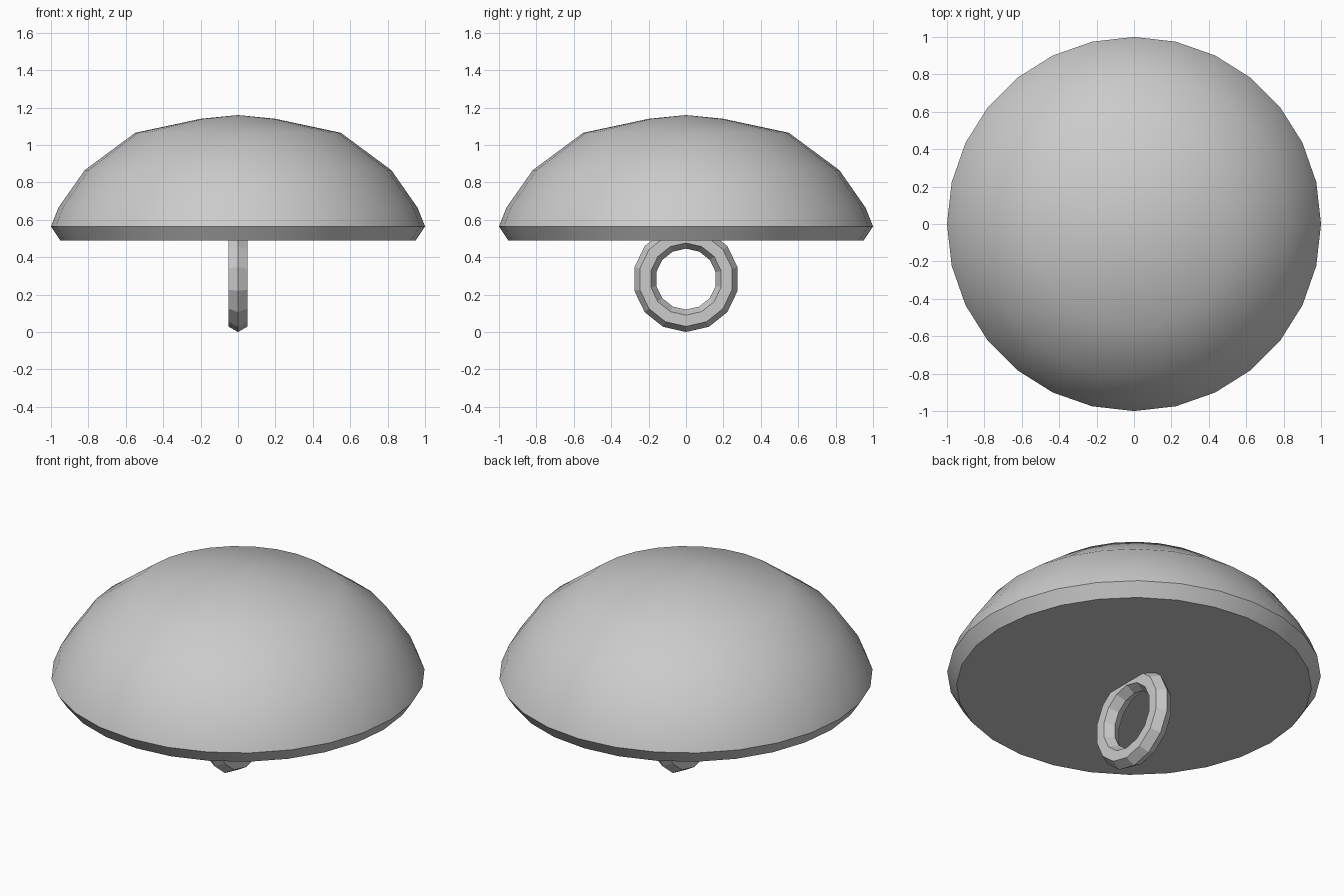
import bpy
import bmesh
from math import cos, sin, tau, radians, pi

if "Cube" in bpy.data.objects:
    bpy.data.objects.remove(bpy.data.objects["Cube"])


def lathe(name, profile, sides):
    """Spin a (radius, z) profile around z; closed below by an n-gon, above by a fan."""
    bm = bmesh.new()
    rings = [[bm.verts.new((r * cos(tau * i / sides), r * sin(tau * i / sides), z))
              for i in range(sides)] for r, z in profile[:-1]]
    tip = bm.verts.new((0, 0, profile[-1][1]))
    bm.faces.new(rings[0][::-1])
    for i in range(sides):
        j = (i + 1) % sides
        for a, b in zip(rings, rings[1:]):
            bm.faces.new((a[i], a[j], b[j], b[i]))
        bm.faces.new((rings[-1][i], rings[-1][j], tip))
    mesh = bpy.data.meshes.new(name)
    bm.to_mesh(mesh)
    bm.free()
    obj = bpy.data.objects.new(name, mesh)
    bpy.context.collection.objects.link(obj)
    return obj


# Domed button cap with a bevelled lip and flat underside
cap = lathe("button_cap", [(0.95, 0.49), (1.0, 0.565), (0.96, 0.665), (0.82, 0.865),
                           (0.55, 1.065), (0.20, 1.14), (0, 1.16)], 28)
bpy.ops.object.select_all(action='DESELECT')
cap.select_set(True)
bpy.context.view_layer.objects.active = cap
bpy.ops.object.shade_smooth_by_angle(angle=radians(40))

# Sewing loop underneath: faceted ring facing sideways, sunk into the cap
bpy.ops.mesh.primitive_torus_add(major_segments=14, minor_segments=6,
                                 major_radius=0.223, minor_radius=0.06,
                                 location=(0, 0, 0.283), rotation=(0, pi / 2, 0))
loop = bpy.context.object
loop.name = "shank_loop"
bpy.ops.object.transform_apply(location=True, rotation=True, scale=True)
bpy.ops.object.shade_flat()
